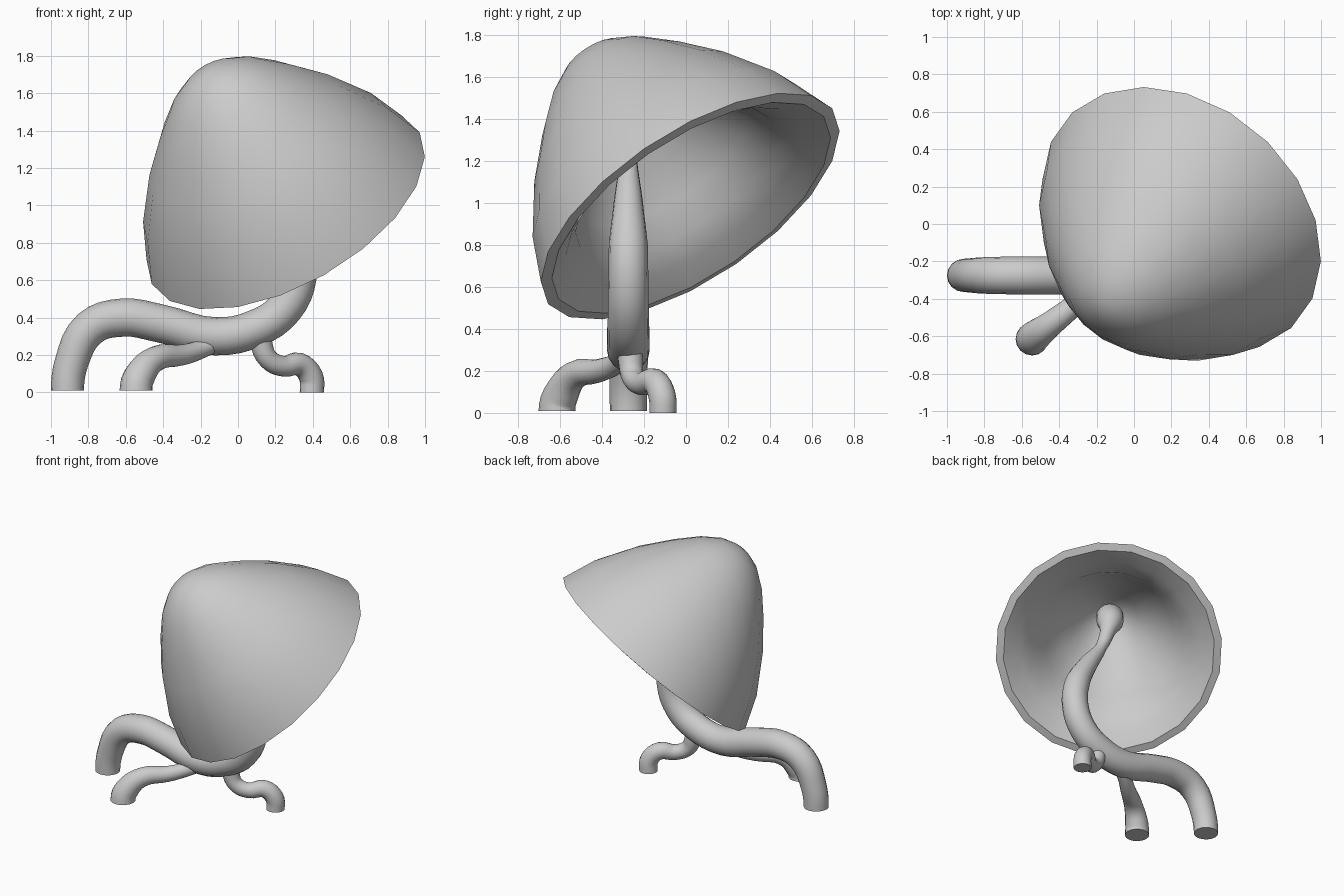
import bpy, bmesh
from math import cos, sin, tau, radians
from mathutils import Vector

if "Cube" in bpy.data.objects:
    bpy.data.objects.remove(bpy.data.objects["Cube"])


def finish(obj, angle=40):
    bpy.ops.object.select_all(action='DESELECT')
    obj.select_set(True)
    bpy.context.view_layer.objects.active = obj
    bpy.ops.object.shade_smooth_by_angle(angle=radians(angle))


def tube(name, points):
    """Tapered round tube through (x, y, z, radius) points, starting vertically at a foot."""
    cu = bpy.data.curves.new(name + "_path", 'CURVE')
    cu.dimensions = '3D'
    cu.bevel_depth = 1.0
    cu.bevel_resolution = 6
    cu.resolution_u = 4
    cu.use_fill_caps = True
    sp = cu.splines.new('BEZIER')
    sp.bezier_points.add(len(points) - 1)
    for bp, (x, y, z, r) in zip(sp.bezier_points, points):
        bp.co = (x, y, z)
        bp.radius = r
        bp.handle_left_type = bp.handle_right_type = 'AUTO'
    foot = sp.bezier_points[0]
    foot.handle_left_type = foot.handle_right_type = 'FREE'
    foot.handle_left = foot.co - Vector((0, 0, 0.04))
    foot.handle_right = foot.co + Vector((0, 0, 0.04))
    path = bpy.data.objects.new(name + "_path", cu)
    bpy.context.collection.objects.link(path)
    dg = bpy.context.evaluated_depsgraph_get()
    me = bpy.data.meshes.new_from_object(path.evaluated_get(dg))
    bpy.data.objects.remove(path)
    # level the foot ring so that it stands flat
    low = points[0][2]
    for v in me.vertices:
        if v.co.z < low + 0.012:
            v.co.z = low
    obj = bpy.data.objects.new(name, me)
    bpy.context.collection.objects.link(obj)
    finish(obj)
    return obj


def lathe(name, profile, centre, axis, start, sides):
    """Revolve closed-ended (height, radius) profile about a tilted axis."""
    n = Vector(axis).normalized()
    u = Vector(start)
    u = (u - n * u.dot(n)).normalized()
    v = n.cross(u)
    c = Vector(centre)
    bm = bmesh.new()
    rings = []
    for t, r in profile:
        if r == 0:
            rings.append([bm.verts.new(c + n * t)] * sides)
        else:
            rings.append([bm.verts.new(c + n * t + r * (u * cos(tau * i / sides) + v * sin(tau * i / sides)))
                          for i in range(sides)])
    for a, b in zip(rings, rings[1:]):
        for i in range(sides):
            j = (i + 1) % sides
            quad = list(dict.fromkeys((a[i], a[j], b[j], b[i])))
            bm.faces.new(quad)
    bmesh.ops.recalc_face_normals(bm, faces=bm.faces)
    me = bpy.data.meshes.new(name)
    bm.to_mesh(me)
    bm.free()
    obj = bpy.data.objects.new(name, me)
    bpy.context.collection.objects.link(obj)
    finish(obj)
    return obj


# Tilted bell shade: outer skin, flat rim, funnel-like inner skin
outer = [(0.965, 0), (0.955, 0.07), (0.92, 0.165), (0.83, 0.285), (0.69, 0.415),
         (0.49, 0.575), (0.23, 0.735), (0.0, 0.823)]
inner = [(-0.01, 0.768), (0.06, 0.65), (0.15, 0.545), (0.29, 0.475), (0.45, 0.36),
         (0.61, 0.22), (0.73, 0.10), (0.76, 0)]
lathe("shade", outer + inner, (0.255, 0.02, 0.985), (-0.426, -0.501, 0.753),
      (0.745, -0.22, 0.275), 20)

# Main stem: rear foot, low arch, rise into the shade, neck and socket
Y = -0.275
tube("main_stem", [
    (-0.912, Y, 0.01, 0.088), (-0.89, Y, 0.16, 0.09), (-0.79, Y, 0.345, 0.098),
    (-0.62, Y, 0.40, 0.102), (-0.42, Y, 0.37, 0.102), (-0.12, Y, 0.30, 0.102),
    (0.10, Y, 0.345, 0.10), (0.25, Y, 0.45, 0.098), (0.325, Y, 0.62, 0.096),
    (0.31, Y, 0.80, 0.093), (0.21, Y, 1.00, 0.07), (0.08, Y, 1.20, 0.042),
    (0.02, Y, 1.35, 0.055), (-0.02, -0.295, 1.46, 0.098), (-0.08, -0.37, 1.57, 0.10)])

# Two smaller root-like legs
tube("front_leg", [
    (-0.545, -0.615, 0.01, 0.088), (-0.525, -0.595, 0.09, 0.084), (-0.44, -0.53, 0.18, 0.068),
    (-0.30, -0.42, 0.20, 0.056), (-0.20, -0.34, 0.23, 0.05), (-0.10, -0.28, 0.28, 0.05)])
tube("side_leg", [
    (0.395, -0.11, 0.0, 0.065), (0.39, -0.115, 0.085, 0.065), (0.33, -0.15, 0.15, 0.062),
    (0.24, -0.215, 0.14, 0.055), (0.16, -0.255, 0.18, 0.055), (0.125, -0.265, 0.26, 0.06),
    (0.12, -0.27, 0.33, 0.06)])
